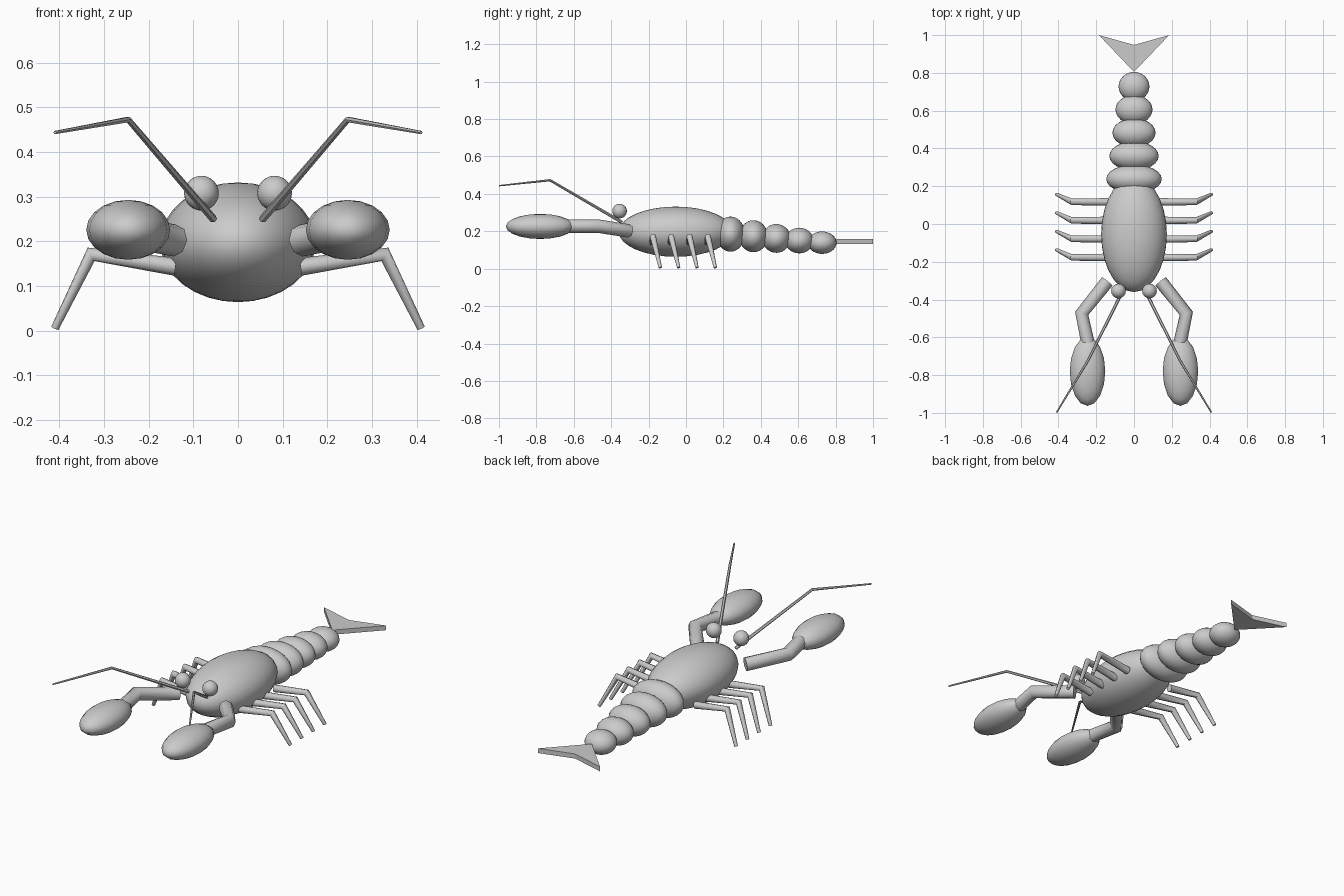
import bpy, bmesh

if "Cube" in bpy.data.objects:
    bpy.data.objects.remove(bpy.data.objects["Cube"])


def ellipsoid(name, loc, radii, seg=28, rings=16):
    bpy.ops.mesh.primitive_uv_sphere_add(segments=seg, ring_count=rings, radius=1, location=loc)
    ob = bpy.context.object
    ob.name = name
    ob.scale = radii
    bpy.ops.object.transform_apply(location=False, rotation=False, scale=True)
    bpy.ops.object.shade_smooth()
    return ob


def tube(name, points, radii, res=2):
    cu = bpy.data.curves.new(name, 'CURVE')
    cu.dimensions = '3D'
    cu.bevel_depth = 1
    cu.bevel_resolution = res
    cu.use_fill_caps = True
    sp = cu.splines.new('POLY')
    sp.points.add(len(points) - 1)
    for p, co, r in zip(sp.points, points, radii):
        p.co = (*co, 1)
        p.radius = r
    ob = bpy.data.objects.new(name, cu)
    bpy.context.collection.objects.link(ob)
    bpy.ops.object.select_all(action='DESELECT')
    ob.select_set(True)
    bpy.context.view_layer.objects.active = ob
    bpy.ops.object.convert(target='MESH')
    bpy.ops.object.shade_smooth_by_angle(angle=0.9)


# Main shell
ellipsoid("body", (0, -0.055, 0.198), (0.174, 0.305, 0.134))

# Tapering abdomen rings
for i in range(5):
    ellipsoid(f"abdomen_ring_{i + 1}", (0, 0.238 + 0.1225 * i, 0.185 - 0.0115 * i),
              (0.147 - 0.0163 * i, 0.077, 0.094 - 0.0085 * i), 24, 14)

# Flat V-notched tail fan
bm = bmesh.new()
outline = [(0, 0.805), (0.186, 1.0), (0, 0.948), (-0.186, 1.0)]
face = bm.faces.new([bm.verts.new((x, y, 0.133)) for x, y in outline])
ext = bmesh.ops.extrude_face_region(bm, geom=[face])
bmesh.ops.translate(bm, vec=(0, 0, 0.025),
                    verts=[v for v in ext["geom"] if isinstance(v, bmesh.types.BMVert)])
bmesh.ops.recalc_face_normals(bm, faces=bm.faces)
mesh = bpy.data.meshes.new("tail_fan")
bm.to_mesh(mesh)
bm.free()
bpy.context.collection.objects.link(bpy.data.objects.new("tail_fan", mesh))

for side, s in (("left", -1), ("right", 1)):
    # Eyes
    ellipsoid(f"{side}_eye", (s * 0.082, -0.355, 0.308), (0.039,) * 3, 16, 12)
    # Claw arm and claw
    tube(f"{side}_claw_arm",
         [(s * 0.142, -0.305, 0.202), (s * 0.277, -0.473, 0.228), (s * 0.242, -0.64, 0.228)],
         [0.036, 0.036, 0.036])
    ellipsoid(f"{side}_claw", (s * 0.246, -0.78, 0.226), (0.094, 0.183, 0.067), 16, 10)
    # Antennae
    tube(f"{side}_antenna",
         [(s * 0.055, -0.345, 0.25), (s * 0.246, -0.727, 0.473), (s * 0.41, -0.998, 0.444)],
         [0.009, 0.007, 0.004], 1)
    # Walking legs
    for i in range(4):
        y = 0.117 - 0.098 * i
        tube(f"{side}_leg_{i + 1}",
             [(s * 0.14, y, 0.143), (s * 0.329, y, 0.171), (s * 0.41, y + 0.04, 0.006)],
             [0.02, 0.017, 0.009])
